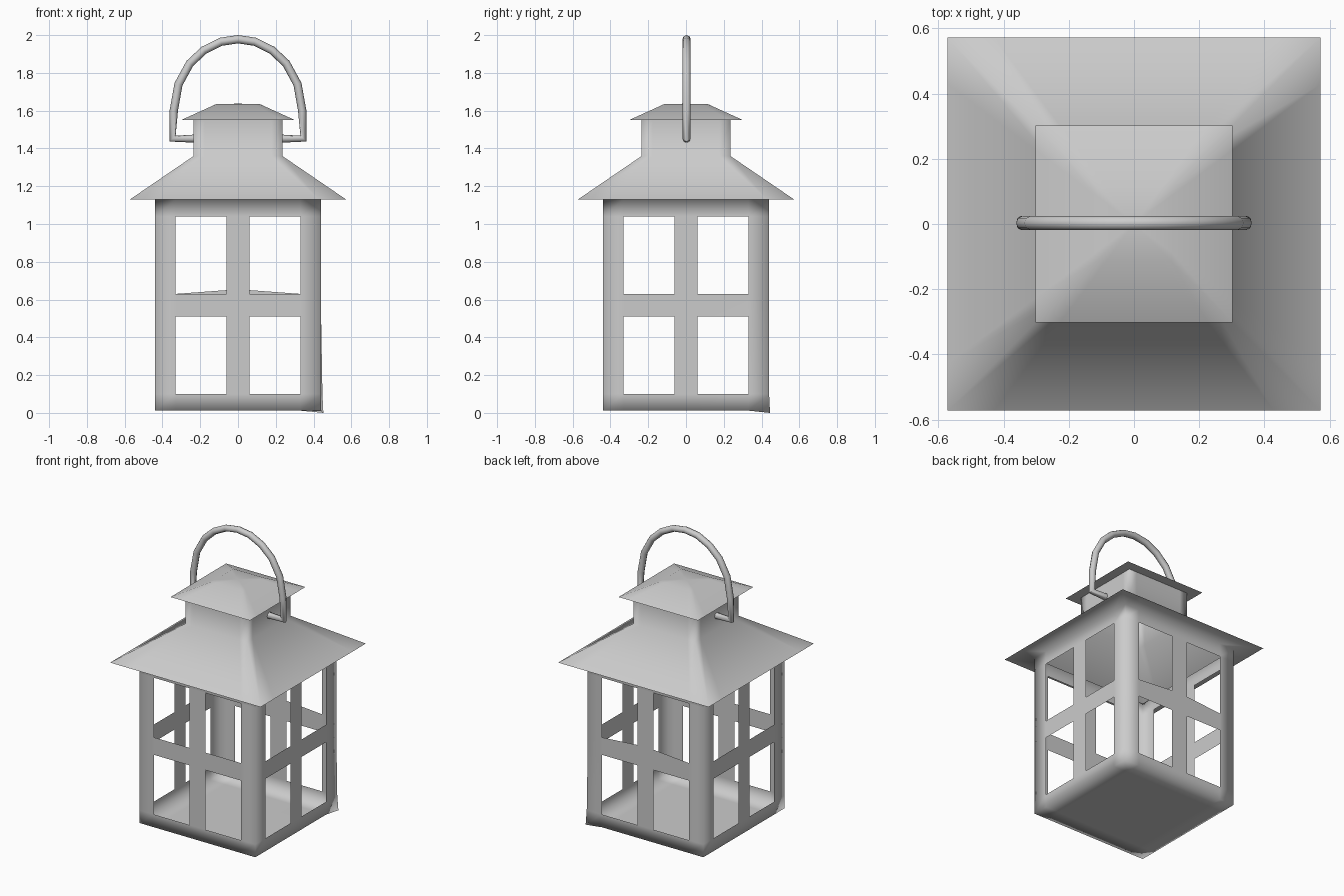
import bpy, bmesh, math
from mathutils import Matrix, Vector

if "Cube" in bpy.data.objects:
    bpy.data.objects.remove(bpy.data.objects["Cube"])

# Dark grey metal
metal = bpy.data.materials.new("grey_metal")
metal.diffuse_color = (0.52, 0.52, 0.52, 1)
metal.use_nodes = True
metal.node_tree.nodes["Principled BSDF"].inputs["Base Color"].default_value = metal.diffuse_color


def smooth(ob, angle):
    bpy.ops.object.select_all(action='DESELECT')
    ob.select_set(True)
    bpy.context.view_layer.objects.active = ob
    bpy.ops.object.shade_smooth_by_angle(angle=math.radians(angle))


def finish(bm, name):
    """Weld, fix normals, link and shade: soft corners, crisp eaves."""
    bmesh.ops.remove_doubles(bm, verts=bm.verts, dist=0.0005)
    bmesh.ops.recalc_face_normals(bm, faces=bm.faces)
    me = bpy.data.meshes.new(name)
    bm.to_mesh(me)
    bm.free()
    me.materials.append(metal)
    ob = bpy.data.objects.new(name, me)
    bpy.context.collection.objects.link(ob)
    smooth(ob, 95)
    return ob


def grid(bm, us, vs, place, holes=()):
    """Grid of quads over us x vs, leaving out the cells in holes."""
    for i in range(len(us) - 1):
        for j in range(len(vs) - 1):
            if (i, j) not in holes:
                cell = [(us[i], vs[j]), (us[i + 1], vs[j]),
                        (us[i + 1], vs[j + 1]), (us[i], vs[j + 1])]
                bm.faces.new([bm.verts.new(place(u, v)) for u, v in cell])


HALF, BASE, EAVE = 0.44, 0.012, 1.13
across = [-HALF, -0.33, -0.06, 0.06, 0.33, HALF]
up = [BASE, 0.10, 0.51, 0.63, 1.04, EAVE]
turns = [Matrix.Rotation(k * math.pi / 2, 3, 'Z') for k in range(4)]


def square_shell(bm, profile):
    """Sweep a (half width, height) profile around four sides."""
    for turn in turns:
        grid(bm, across, range(len(profile)), lambda u, j: turn @ Vector(
            (u / HALF * profile[j][0], -profile[j][0], profile[j][1])))


# Body: four sheet walls with 2 x 2 windows, and a floor
bm = bmesh.new()
windows = {(1, 1), (3, 1), (1, 3), (3, 3)}
for turn in turns:
    grid(bm, across, up, lambda u, v: turn @ Vector((u, -HALF, v)), windows)
grid(bm, across, across, lambda u, v: (u, v, BASE))
# Dents: back right foot splayed, back crossbar bowed up
for v in bm.verts:
    x, y, z = v.co
    if y > 0.43 and x > 0.43 and z < 0.2:
        v.co = (0.452, 0.445, 0.0) if z < 0.05 else (0.447, 0.44, z)
    elif y > 0.43 and abs(x) < 0.1 and abs(z - 0.63) < 0.01:
        v.co.z = 0.65

# Roof and chimney, grown from the top of the walls
square_shell(bm, [(HALF, EAVE), (0.572, EAVE), (0.235, 1.36), (0.235, 1.55)])
finish(bm, "body_and_roof")

# Chimney cap with a shallow top
bm = bmesh.new()
square_shell(bm, [(0.235, 1.55), (0.302, 1.55), (0.115, 1.635), (0.0, 1.637)])
bmesh.ops.dissolve_degenerate(bm, edges=bm.edges, dist=0.0005)
finish(bm, "chimney_cap")

# Carrying handle: bent wire hooked into the chimney sides
side = [(0.22, 1.452), (0.346, 1.452), (0.34, 1.60), (0.315, 1.74),
        (0.255, 1.85), (0.18, 1.92), (0.09, 1.965)]
path = side + [(0, 1.978)] + [(-x, z) for x, z in reversed(side)]
cu = bpy.data.curves.new("handle", 'CURVE')
cu.dimensions = '3D'
cu.bevel_depth = 0.022
cu.bevel_resolution = 2
cu.use_fill_caps = True
cu.materials.append(metal)
sp = cu.splines.new('POLY')
sp.points.add(len(path) - 1)
for p, (x, z) in zip(sp.points, path):
    p.co = (x, 0.003, z, 1)
handle = bpy.data.objects.new("handle", cu)
bpy.context.collection.objects.link(handle)
bpy.ops.object.select_all(action='DESELECT')
handle.select_set(True)
bpy.context.view_layer.objects.active = handle
bpy.ops.object.convert(target='MESH')
smooth(bpy.context.view_layer.objects.active, 60)
